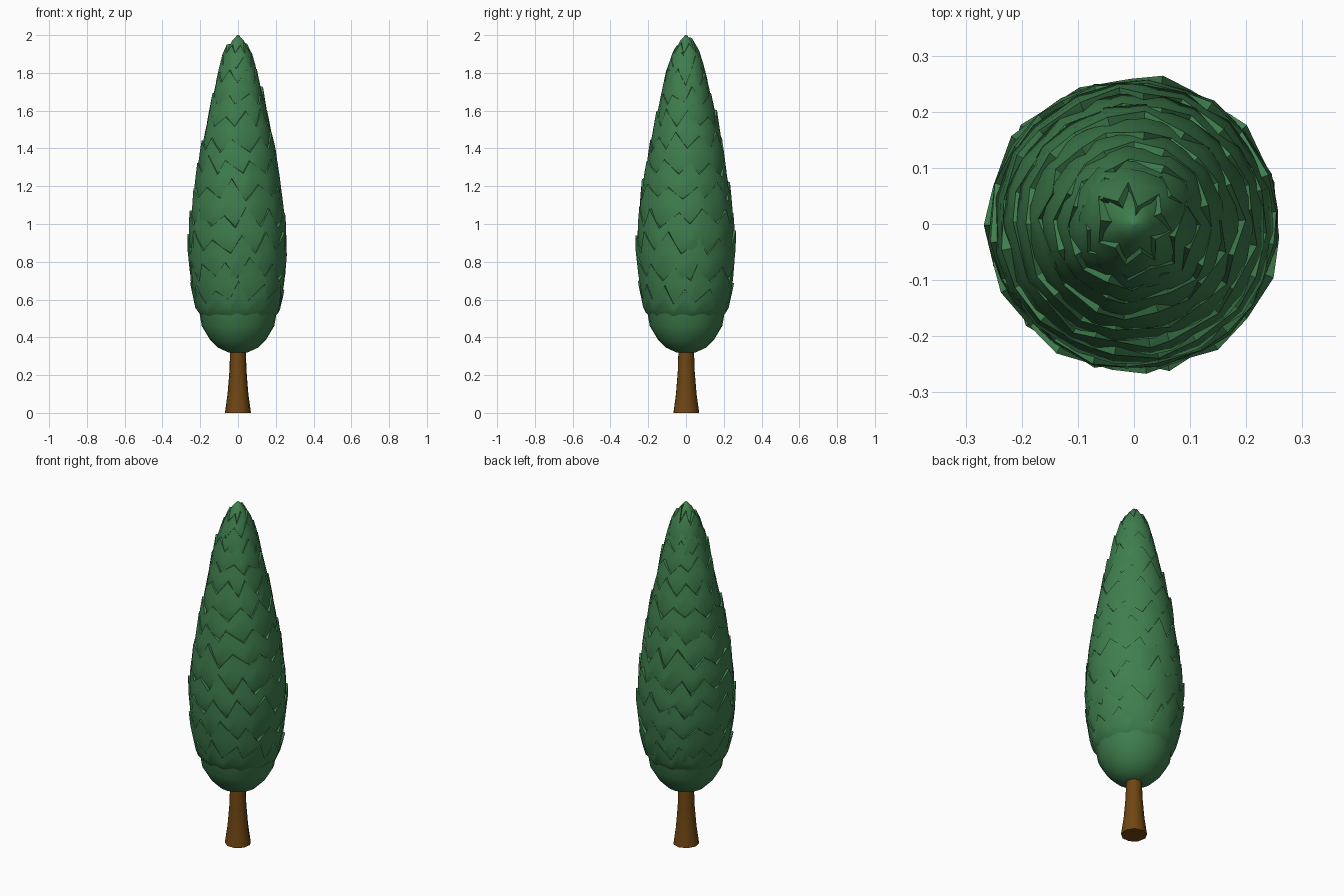
import bpy, bmesh, math, random

random.seed(7)
cube = bpy.data.objects.get("Cube")
if cube:
    bpy.data.objects.remove(cube)


def material(name, rgb):
    m = bpy.data.materials.new(name)
    m.use_nodes = True
    m.diffuse_color = (*rgb, 1)
    m.node_tree.nodes["Principled BSDF"].inputs["Base Color"].default_value = (*rgb, 1)
    return m


leaf_green = material("leaf green", (0.05, 0.21, 0.075))
bark_brown = material("bark brown", (0.16, 0.06, 0.006))

# Outline of the crown as (height, radius)
OUTLINE = [(0.32, 0.05), (0.345, 0.105), (0.39, 0.15), (0.46, 0.192), (0.56, 0.225),
           (0.7, 0.248), (0.85, 0.258), (1.0, 0.252), (1.2, 0.227), (1.4, 0.193),
           (1.6, 0.15), (1.8, 0.104), (1.9, 0.072), (1.97, 0.034), (2.0, 0.004)]


def crown_radius(z):
    for (z0, r0), (z1, r1) in zip(OUTLINE, OUTLINE[1:]):
        if z <= z1:
            return r0 + (r1 - r0) * max(0, z - z0) / (z1 - z0)
    return 0.004


def loft(name, rings, mat, cap_start=False, cap_end=False, angle=40):
    """Skin a list of rings, each a list of points with equal counts."""
    bm = bmesh.new()
    loops = [[bm.verts.new(p) for p in ring] for ring in rings]
    n = len(loops[0])
    for a, b in zip(loops, loops[1:]):
        for i in range(n):
            j = (i + 1) % n
            bm.faces.new((a[i], a[j], b[j], b[i]))
    if cap_start:
        bm.faces.new(loops[0][::-1])
    if cap_end:
        bm.faces.new(loops[-1])
    mesh = bpy.data.meshes.new(name)
    bm.to_mesh(mesh)
    bm.free()
    mesh.materials.append(mat)
    ob = bpy.data.objects.new(name, mesh)
    bpy.context.collection.objects.link(ob)
    bpy.ops.object.select_all(action='DESELECT')
    ob.select_set(True)
    bpy.context.view_layer.objects.active = ob
    bpy.ops.object.shade_smooth_by_angle(angle=math.radians(angle))
    return ob


def polar(r, a, z):
    return (r * math.cos(a), r * math.sin(a), z)


def circle(r, z, n, turn=0.0):
    return [polar(r, turn + math.tau * i / n, z) for i in range(n)]


# Trunk, flared at the foot
loft("trunk", [circle(r, z, 9, 0.2) for z, r in
               [(0, 0.07), (0.1, 0.056), (0.22, 0.046), (0.4, 0.04)]],
     bark_brown, cap_start=True, cap_end=True, angle=50)

# Inner crown; the bowl below the first tier is left smooth
core = [(z, r if z < 0.5 else r * 0.93) for z, r in OUTLINE]
loft("crown_core", [circle(r, z, 24) for z, r in core], leaf_green,
     cap_start=True, cap_end=True, angle=60)


def leaf_tier(index, rim, depth, teeth):
    """A cup of overlapping leaves with a pointed, irregular upper edge."""
    n = teeth * 2
    turn = index * 2.4
    angles = [turn + math.tau * (i + random.uniform(-0.3, 0.3)) / n for i in range(n)]
    height = 0.055 + 0.11 * crown_radius(rim)
    tops, flare = [], []
    for i in range(n):
        tip = i % 2 == 0
        jitter = random.uniform(-0.35, 0.45) if tip else random.uniform(-0.2, 0.2)
        tops.append(rim + height * ((0.5 if tip else -0.5) + jitter))
        flare.append(random.uniform(0.004, 0.016) if tip else random.uniform(-0.002, 0.007))
    low = max(rim - depth, 0.5)
    rings = [[polar(crown_radius(low) * 0.9, a, low) for a in angles]]
    for f in (0.3, 0.7, 1.0):
        zs = [low + (t - low) * f for t in tops]
        rings.append([polar(crown_radius(z) + fl * f, a, z)
                      for z, a, fl in zip(zs, angles, flare)])
    # Rounded lip turning back into the crown
    rings.append([polar(max(crown_radius(t) - 0.012, 0.006), a, t + 0.004)
                  for t, a in zip(tops, angles)])
    rings.append([polar(crown_radius(t) * 0.78, a, t - 0.05)
                  for t, a in zip(tops, angles)])
    loft(f"leaf_tier_{index + 1}", rings, leaf_green, angle=50)


# Tiers become smaller and closer towards the top
RIMS = [0.63, 0.75, 0.89, 1.03, 1.17, 1.3, 1.43, 1.55, 1.67, 1.77, 1.86, 1.93]
for k, rim in enumerate(RIMS):
    leaf_tier(k, rim, 0.24 - 0.008 * k, 12 - k // 2)
